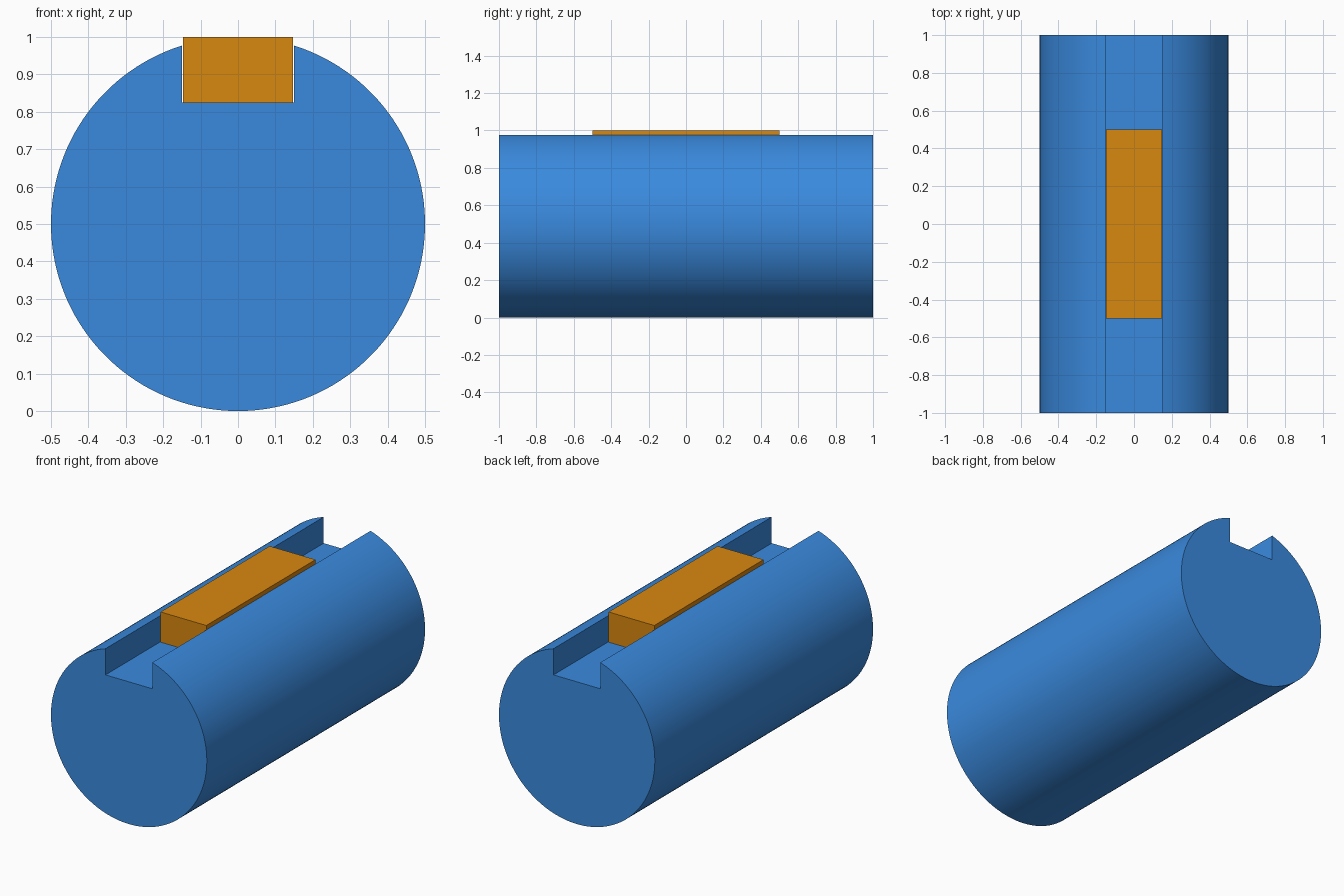
import bpy, bmesh, math
from mathutils import Vector

RADIUS, LENGTH = 0.5, 2.0
SLOT_HALF, SLOT_FLOOR = 0.15, 0.825
KEY_HALF, KEY_LENGTH = 0.147, 1.0
SEGMENTS = 128

old = bpy.data.objects.get("Cube")
if old:
    bpy.data.objects.remove(old, do_unlink=True)


def make_material(name, color):
    mat = bpy.data.materials.new(name)
    mat.use_nodes = True
    mat.diffuse_color = color
    mat.node_tree.nodes["Principled BSDF"].inputs["Base Color"].default_value = color
    return mat


def extrude_profile(name, points, length, mat):
    """Extrude a closed x-z outline along y, centred on y = 0."""
    bm = bmesh.new()
    face = bm.faces.new([bm.verts.new((x, -length / 2, z)) for x, z in points])
    result = bmesh.ops.extrude_face_region(bm, geom=[face], use_keep_orig=True)
    verts = [v for v in result["geom"] if isinstance(v, bmesh.types.BMVert)]
    bmesh.ops.translate(bm, verts=verts, vec=Vector((0, length, 0)))
    bmesh.ops.recalc_face_normals(bm, faces=bm.faces)
    mesh = bpy.data.meshes.new(name)
    bm.to_mesh(mesh)
    bm.free()
    mesh.materials.append(mat)
    obj = bpy.data.objects.new(name, mesh)
    bpy.context.collection.objects.link(obj)
    return obj


blue = make_material("shaft blue", (0.042, 0.254, 0.73, 1))
orange = make_material("key orange", (0.69, 0.246, 0.005, 1))

# Round shaft with a keyway running its full length
gap = math.asin(SLOT_HALF / RADIUS)
outline = []
for i in range(SEGMENTS + 1):
    a = gap + (2 * math.pi - 2 * gap) * i / SEGMENTS
    outline.append((RADIUS * math.sin(a), RADIUS + RADIUS * math.cos(a)))
outline += [(-SLOT_HALF, SLOT_FLOOR), (SLOT_HALF, SLOT_FLOOR)]
shaft = extrude_profile("shaft", outline, LENGTH, blue)

# Rectangular key resting on the keyway floor
top = 2 * RADIUS
key_outline = [(-KEY_HALF, SLOT_FLOOR), (KEY_HALF, SLOT_FLOOR),
               (KEY_HALF, top), (-KEY_HALF, top)]
extrude_profile("key", key_outline, KEY_LENGTH, orange)

# Smooth the round wall, keep the ends and keyway crisp
bpy.ops.object.select_all(action="DESELECT")
shaft.select_set(True)
bpy.context.view_layer.objects.active = shaft
bpy.ops.object.shade_smooth_by_angle(angle=math.radians(30))
